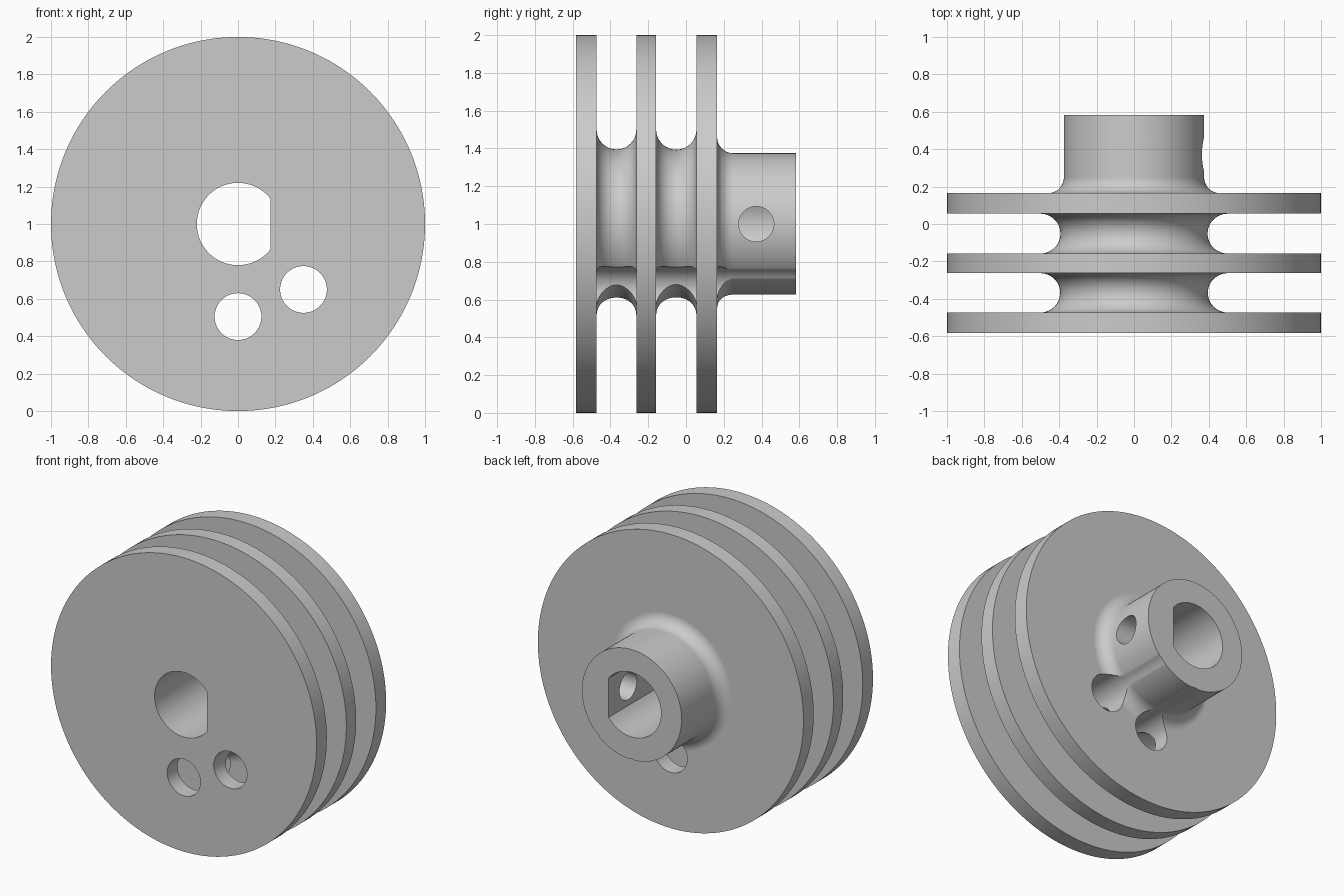
import bpy, bmesh
from math import pi, sin, cos, acos
from mathutils import Matrix, Vector

if "Cube" in bpy.data.objects:
    bpy.data.objects.remove(bpy.data.objects["Cube"], do_unlink=True)

grey = bpy.data.materials.new("plain grey")
grey.use_nodes = True
COLOUR = (0.6, 0.6, 0.6, 1)
grey.diffuse_color = COLOUR
grey.node_tree.nodes["Principled BSDF"].inputs["Base Color"].default_value = COLOUR


def make_object(name, bm):
    bmesh.ops.recalc_face_normals(bm, faces=bm.faces)
    mesh = bpy.data.meshes.new(name)
    bm.to_mesh(mesh)
    bm.free()
    mesh.materials.append(grey)
    obj = bpy.data.objects.new(name, mesh)
    bpy.context.collection.objects.link(obj)
    return obj


def arc(cy, cr, radius, start, end, steps):
    """Points (y, r) along an arc of the lathe profile."""
    angles = [start + (end - start) * i / steps for i in range(steps + 1)]
    return [(cy + radius * cos(a), cr + radius * sin(a)) for a in angles]


def lathe(name, profile, segments=160):
    """Spin a (y, r) profile about the axle and cap both ends."""
    bm = bmesh.new()
    verts = [bm.verts.new((0, y, 1 + r)) for y, r in profile]
    edges = [bm.edges.new(pair) for pair in zip(verts, verts[1:])]
    bmesh.ops.spin(bm, geom=verts + edges, cent=(0, 0, 1), axis=(0, 1, 0),
                   angle=2 * pi, steps=segments, use_merge=True)
    bmesh.ops.remove_doubles(bm, verts=bm.verts, dist=1e-5)
    bmesh.ops.holes_fill(bm, edges=[e for e in bm.edges if e.is_boundary])
    return make_object(name, bm)


def prism(name, points, direction, length):
    """Extrude a closed outline into a cutter."""
    bm = bmesh.new()
    face = bm.faces.new([bm.verts.new(p) for p in points])
    new = bmesh.ops.extrude_face_region(bm, geom=[face])["geom"]
    moved = [v for v in new if isinstance(v, bmesh.types.BMVert)]
    bmesh.ops.translate(bm, verts=moved, vec=Vector(direction) * length)
    obj = make_object(name, bm)
    obj.hide_render = True
    return obj


# Three flanges, two round grooves and a filleted hub
FLANGES = [(-0.583, -0.473), (-0.263, -0.158), (0.055, 0.165)]
RIM, GROOVE, HUB, FILLET, BACK = 1.0, 0.5, 0.375, 0.085, 0.583
profile = []
for i, (front, back) in enumerate(FLANGES):
    profile += [(front, RIM), (back, RIM)]
    if i < 2:
        gap = FLANGES[i + 1][0] - back
        profile += arc(back + gap / 2, GROOVE, gap / 2, pi, 2 * pi, 24)
profile += arc(FLANGES[2][1] + FILLET, HUB + FILLET, FILLET, pi, 1.5 * pi, 12)
profile.append((BACK, HUB))
pulley = lathe("double_groove_pulley", profile)

# D-shaped axle bore
BORE, FLAT = 0.22, 0.175
corner = acos(FLAT / BORE)
angles = [corner + (2 * pi - 2 * corner) * i / 72 for i in range(73)]
cutters = [prism("axle_bore", [(BORE * cos(a), -1, 1 + BORE * sin(a)) for a in angles],
                 (0, 1, 0), 2)]

# Two through holes beside the hub
turn = [2 * pi * i / 64 for i in range(64)]
for x, z in [(0, 0.505), (0.35, 0.65)]:
    ring = [(x + 0.125 * cos(a), -1, z + 0.125 * sin(a)) for a in turn]
    cutters.append(prism("through_hole", ring, (0, 1, 0), 2))

# Set screw hole from the left side of the hub into the bore
ring = [(0.05, 0.372 + 0.093 * cos(a), 1 + 0.093 * sin(a)) for a in turn]
cutters.append(prism("set_screw_hole", ring, (1, 0, 0), 0.6))

bpy.context.view_layer.objects.active = pulley
for cutter in cutters:
    mod = pulley.modifiers.new("cut", "BOOLEAN")
    mod.operation = "DIFFERENCE"
    mod.solver = "EXACT"
    mod.object = cutter
    bpy.ops.object.modifier_apply(modifier=mod.name)
    bpy.data.objects.remove(cutter, do_unlink=True)

# Smooth curved surfaces, crisp rims and flat flange faces
bpy.ops.object.select_all(action="DESELECT")
pulley.select_set(True)
bpy.ops.object.shade_smooth_by_angle(angle=pi / 6)
weighted = pulley.modifiers.new("even_shading", "WEIGHTED_NORMAL")
weighted.keep_sharp = True
